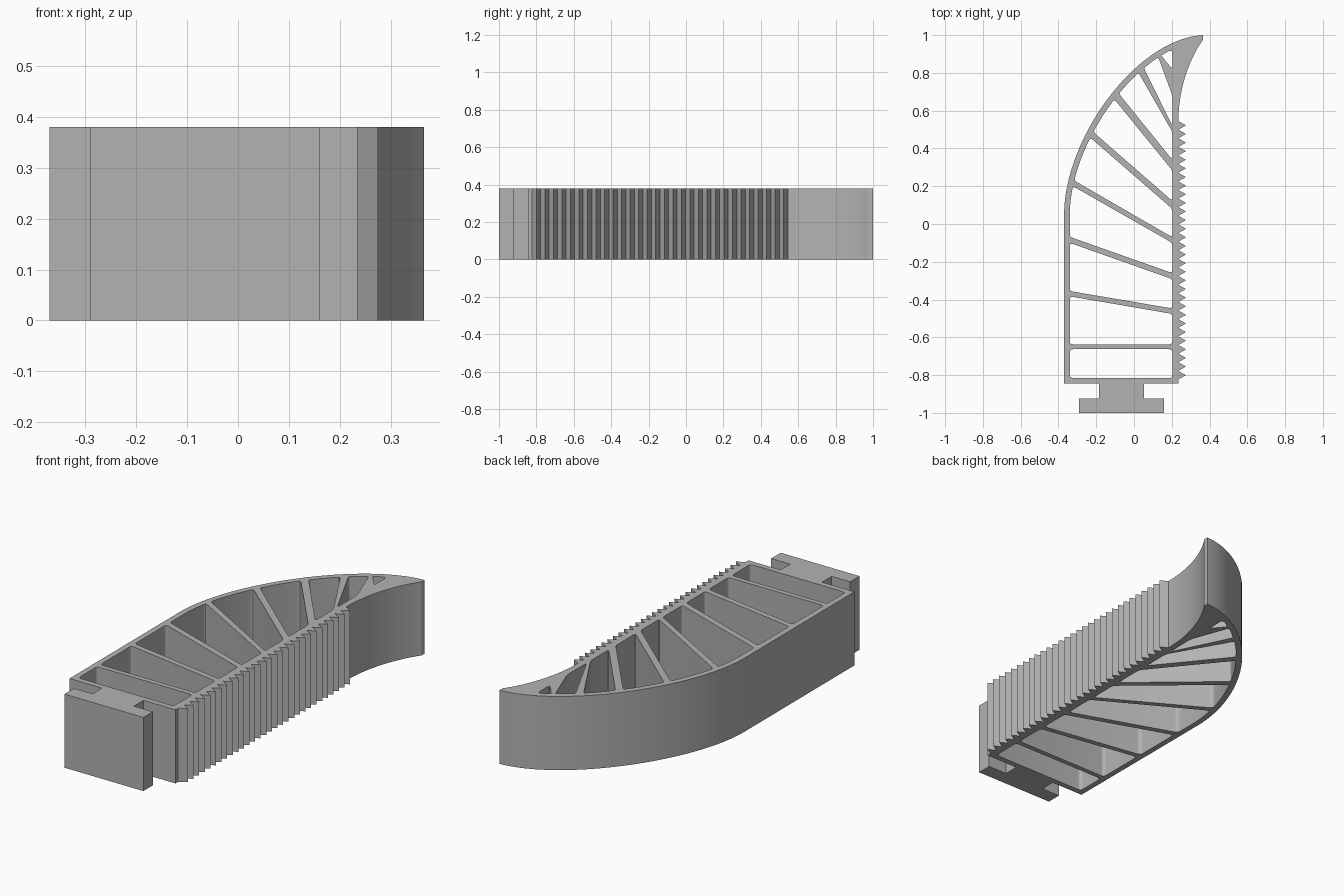
import bpy, bmesh
from mathutils import Vector
from mathutils.geometry import interpolate_bezier

if "Cube" in bpy.data.objects:
    bpy.data.objects.remove(bpy.data.objects["Cube"], do_unlink=True)

HEIGHT = 0.38
LEFT, INNER_RIGHT, RIGHT, TOOTH_TIP = -0.37, 0.203, 0.235, 0.275
WALL = 0.03
TEETH, TOOTH_START, TOOTH_END = 30, -0.823, 0.545


def bezier(a, b, c, d, n):
    return interpolate_bezier(Vector(a), Vector(b), Vector(c), Vector(d), n)


# Outer back: a straight wall running into a sweeping arc up to the tip
back_arc = bezier((LEFT, 0.05), (LEFT, 0.45), (0.01, 0.98), (0.365, 1.0), 40)
tip_hollow = bezier((0.365, 0.975), (0.29, 0.87), (RIGHT, 0.71), (RIGHT, TOOTH_END), 24)

# Inner face of the back wall, offset from the arc
inner_wall = [Vector((LEFT + WALL, -1))]
for i, p in enumerate(back_arc):
    t = (back_arc[min(i + 1, 39)] - back_arc[max(i - 1, 0)]).normalized()
    inner_wall.append(p + Vector((t.y, -t.x)) * WALL)


def wall_x(y):
    for a, b in zip(inner_wall, inner_wall[1:]):
        if a.y <= y <= b.y:
            return a.x + (b.x - a.x) * (y - a.y) / (b.y - a.y)
    return inner_wall[-1].x


def rounded(points, radius):
    """Fillet only the sharp corners of a closed loop."""
    out = []
    for i, p in enumerate(points):
        a, b = points[i - 1] - p, points[(i + 1) % len(points)] - p
        if (-a).angle(b) < 0.35:
            out.append(p)
            continue
        s = p + a.normalized() * min(radius, a.length * 0.45)
        e = p + b.normalized() * min(radius, b.length * 0.45)
        for k in range(6):
            t = k / 5
            out.append(s * (1 - t) ** 2 + p * 2 * t * (1 - t) + e * t * t)
    return out


def cell(right_low, left_low, left_high, right_high):
    """Opening between two slanting ribs; the left side follows the back wall."""
    steps = 8 if left_high > 0.05 else 1
    pts = [Vector((INNER_RIGHT, right_low)), Vector((INNER_RIGHT, right_high))]
    for k in range(steps + 1):
        y = left_high + (left_low - left_high) * k / steps
        pts.append(Vector((wall_x(y), y)))
    return rounded(pts, 0.018)


# Mounting foot, stem and flange
outline = [Vector(p) for p in (
    (LEFT, -0.845), (-0.185, -0.845), (-0.185, -0.923), (-0.29, -0.923),
    (-0.29, -1.0), (0.16, -1.0), (0.16, -0.923), (0.052, -0.923),
    (0.052, -0.845), (RIGHT, -0.845))]

# Gripping teeth
pitch = (TOOTH_END - TOOTH_START) / TEETH
for i in range(TEETH):
    y = TOOTH_START + i * pitch
    outline += [Vector((RIGHT, y)), Vector((TOOTH_TIP, y + pitch / 2))]

# Tip and back
outline += list(reversed(tip_hollow)) + list(reversed(back_arc))

# Openings, as heights at right low, left low, left high, right high
cells = [
    (-0.815, -0.815, -0.663, -0.663),
    (-0.637, -0.637, -0.383, -0.476),
    (-0.447, -0.355, -0.10, -0.292),
    (-0.26, -0.068, 0.20, -0.10),
    (-0.07, 0.23, 0.457, 0.08),
    (0.122, 0.487, 0.66, 0.283),
    (0.34, 0.69, 0.80, 0.487),
    (0.52, 0.825, 0.882, 0.68),
    (0.82, 0.892, 0.916, 0.916),
]

# Fill the outline with its openings and extrude
curve = bpy.data.curves.new("ribbed_finger_profile", "CURVE")
curve.dimensions = "2D"
curve.fill_mode = "BOTH"
curve.extrude = HEIGHT / 2
for loop in [outline] + [cell(*c) for c in cells]:
    spline = curve.splines.new("POLY")
    spline.points.add(len(loop) - 1)
    for point, p in zip(spline.points, loop):
        point.co = (p.x, p.y, 0, 1)
    spline.use_cyclic_u = True

profile = bpy.data.objects.new("profile", curve)
bpy.context.collection.objects.link(profile)
bpy.context.view_layer.update()
mesh = bpy.data.meshes.new_from_object(
    profile.evaluated_get(bpy.context.evaluated_depsgraph_get()))
bpy.data.objects.remove(profile, do_unlink=True)

bm = bmesh.new()
bm.from_mesh(mesh)
bmesh.ops.remove_doubles(bm, verts=bm.verts, dist=0.0002)
bmesh.ops.translate(bm, verts=bm.verts, vec=(0, 0, HEIGHT / 2))
bmesh.ops.recalc_face_normals(bm, faces=bm.faces)
bm.to_mesh(mesh)
bm.free()

# Plain grey material
grey = bpy.data.materials.new("plain_grey")
grey.use_nodes = True
grey.diffuse_color = (0.45, 0.45, 0.45, 1)
grey.node_tree.nodes["Principled BSDF"].inputs["Base Color"].default_value = grey.diffuse_color
mesh.materials.clear()
mesh.materials.append(grey)

finger = bpy.data.objects.new("ribbed_finger", mesh)
bpy.context.collection.objects.link(finger)
bpy.ops.object.select_all(action="DESELECT")
finger.select_set(True)
bpy.context.view_layer.objects.active = finger
bpy.ops.object.shade_smooth_by_angle(angle=0.5)
